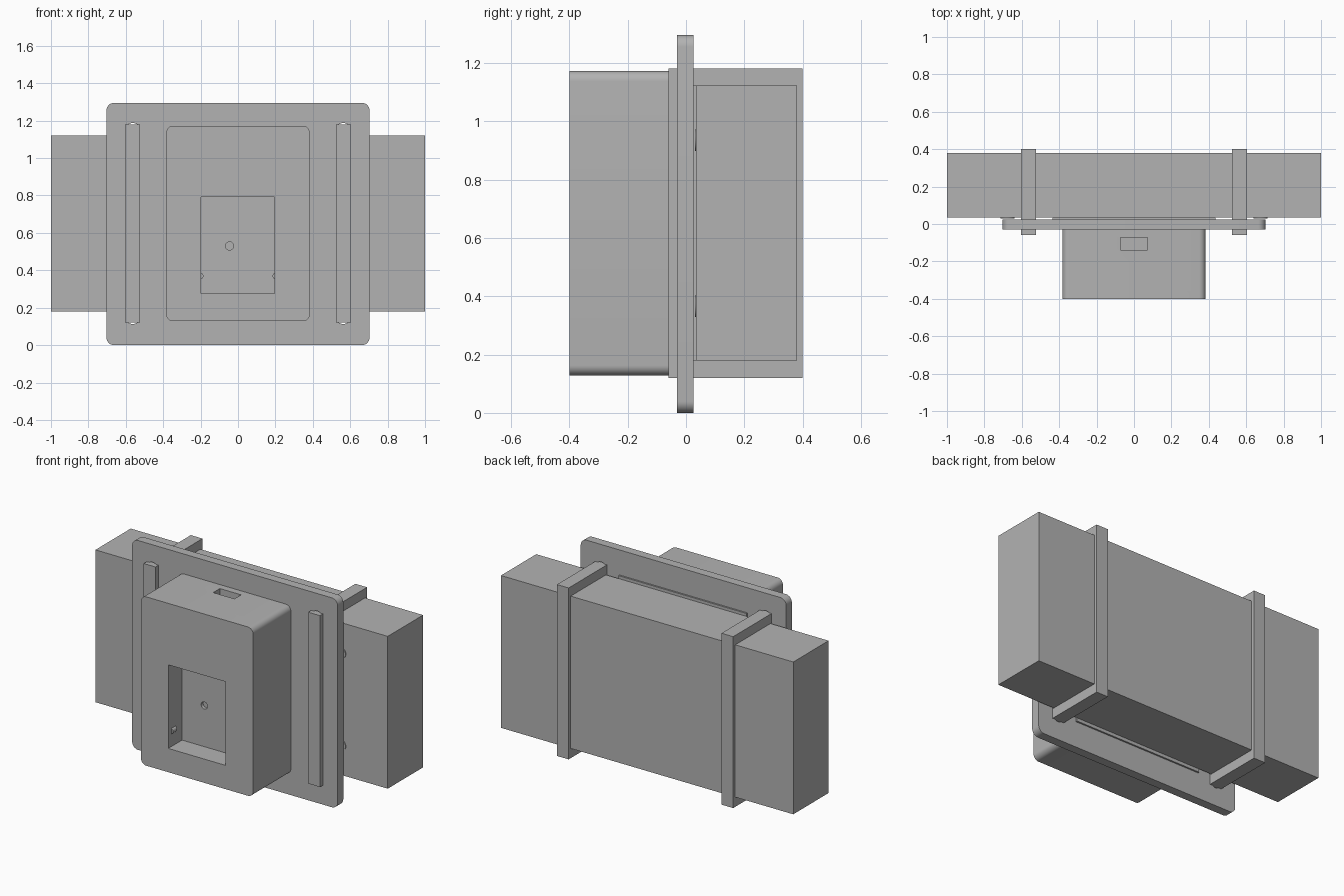
import bpy
import bmesh
from math import cos, sin, pi, radians

if "Cube" in bpy.data.objects:
    bpy.data.objects.remove(bpy.data.objects["Cube"], do_unlink=True)

grey = bpy.data.materials.new("plain_grey")
grey.use_nodes = True
grey.diffuse_color = (0.45, 0.45, 0.45, 1)
grey.node_tree.nodes["Principled BSDF"].inputs["Base Color"].default_value = grey.diffuse_color


def rounded_slab(name, x, y, z, radius=0.0, steps=8):
    """Rounded rectangle in the xz plane, extruded along y; arguments are ranges."""
    bm = bmesh.new()
    corners = [(x[1], z[1], 0), (x[0], z[1], 1), (x[0], z[0], 2), (x[1], z[0], 3)]
    ring = []
    for cx, cz, quarter in corners:
        sx = 1 if cx == x[1] else -1
        sz = 1 if cz == z[1] else -1
        for i in range(steps + 1 if radius else 1):
            a = (quarter + i / steps) * pi / 2
            ring.append(bm.verts.new((cx + radius * (cos(a) - sx), y[0],
                                      cz + radius * (sin(a) - sz))))
    face = bm.faces.new(ring)
    new = bmesh.ops.extrude_face_region(bm, geom=[face])["geom"]
    bmesh.ops.translate(bm, vec=(0, y[1] - y[0], 0),
                        verts=[v for v in new if isinstance(v, bmesh.types.BMVert)])
    bmesh.ops.remove_doubles(bm, verts=bm.verts, dist=0.0001)
    bmesh.ops.recalc_face_normals(bm, faces=bm.faces)
    mesh = bpy.data.meshes.new(name)
    bm.to_mesh(mesh)
    bm.free()
    obj = bpy.data.objects.new(name, mesh)
    bpy.context.collection.objects.link(obj)
    mesh.materials.append(grey)
    return obj


def disc(name, x, y, z, radius):
    """Round slab with its axis along y."""
    return rounded_slab(name, (x - radius, x + radius), y, (z - radius, z + radius), radius)


def cut(obj, *cutters):
    for cutter in cutters:
        cutter.hide_render = True
        mod = obj.modifiers.new("cut", 'BOOLEAN')
        mod.operation = 'DIFFERENCE'
        mod.solver = 'EXACT'
        mod.object = cutter
        bpy.context.view_layer.objects.active = obj
        bpy.ops.object.modifier_apply(modifier=mod.name)
        bpy.data.objects.remove(cutter, do_unlink=True)


parts = []

# Long box behind the plate
parts.append(rounded_slab("rear_box", (-1, 1), (0.035, 0.38), (0.18, 1.122)))

# Mounting plate with two strap slots, and the thin panel on its back
plate = rounded_slab("mounting_plate", (-0.703, 0.703), (-0.03, 0.025), (0, 1.295), 0.04)
for s in (-1, 1):
    cut(plate, rounded_slab("slot_cutter", (s * 0.563 - 0.04, s * 0.563 + 0.04),
                            (-0.1, 0.1), (0.113, 1.187), 0.039))
parts.append(plate)
parts.append(rounded_slab("back_panel", (-0.437, 0.437), (0.025, 0.035), (0.16, 1.14)))

# Case with window recess, pin hole and a port in the top and bottom
case = rounded_slab("front_case", (-0.383, 0.383), (-0.4, -0.03), (0.128, 1.172), 0.035)
cut(case,
    rounded_slab("window_cutter", (-0.197, 0.195), (-0.5, -0.265), (0.275, 0.792)),
    disc("pin_cutter", -0.045, (-0.3, -0.245), 0.53, 0.022))
for z in (0.128, 1.172):
    cut(case, rounded_slab("port_cutter", (-0.073, 0.072), (-0.138, -0.073), (z - 0.04, z + 0.04)))
parts.append(case)

for s, side in ((-1, "right"), (1, "left")):
    # Strap loop around the box and through the plate
    x = s * 0.563
    strap = rounded_slab(side + "_strap", (x - 0.04, x + 0.04), (-0.06, 0.4), (0.12, 1.18))
    cut(strap, rounded_slab("loop_cutter", (x - 0.1, x + 0.1), (-0.03, 0.38), (0.18, 1.122)))
    parts.append(strap)
    # Small nub on the window wall
    parts.append(disc(side + "_window_nub", s * 0.203, (-0.37, -0.33), 0.37, 0.018))
    # Thin screw heads between plate and box
    for z, level in ((0.365, "lower"), (0.935, "upper")):
        parts.append(disc(f"{side}_{level}_screw_head", s * 0.677, (0.03, 0.036), z, 0.037))

# Smooth the rounded corners, keep the edges sharp
bpy.ops.object.select_all(action='DESELECT')
for part in parts:
    part.select_set(True)
bpy.context.view_layer.objects.active = parts[0]
bpy.ops.object.shade_smooth_by_angle(angle=radians(30))
